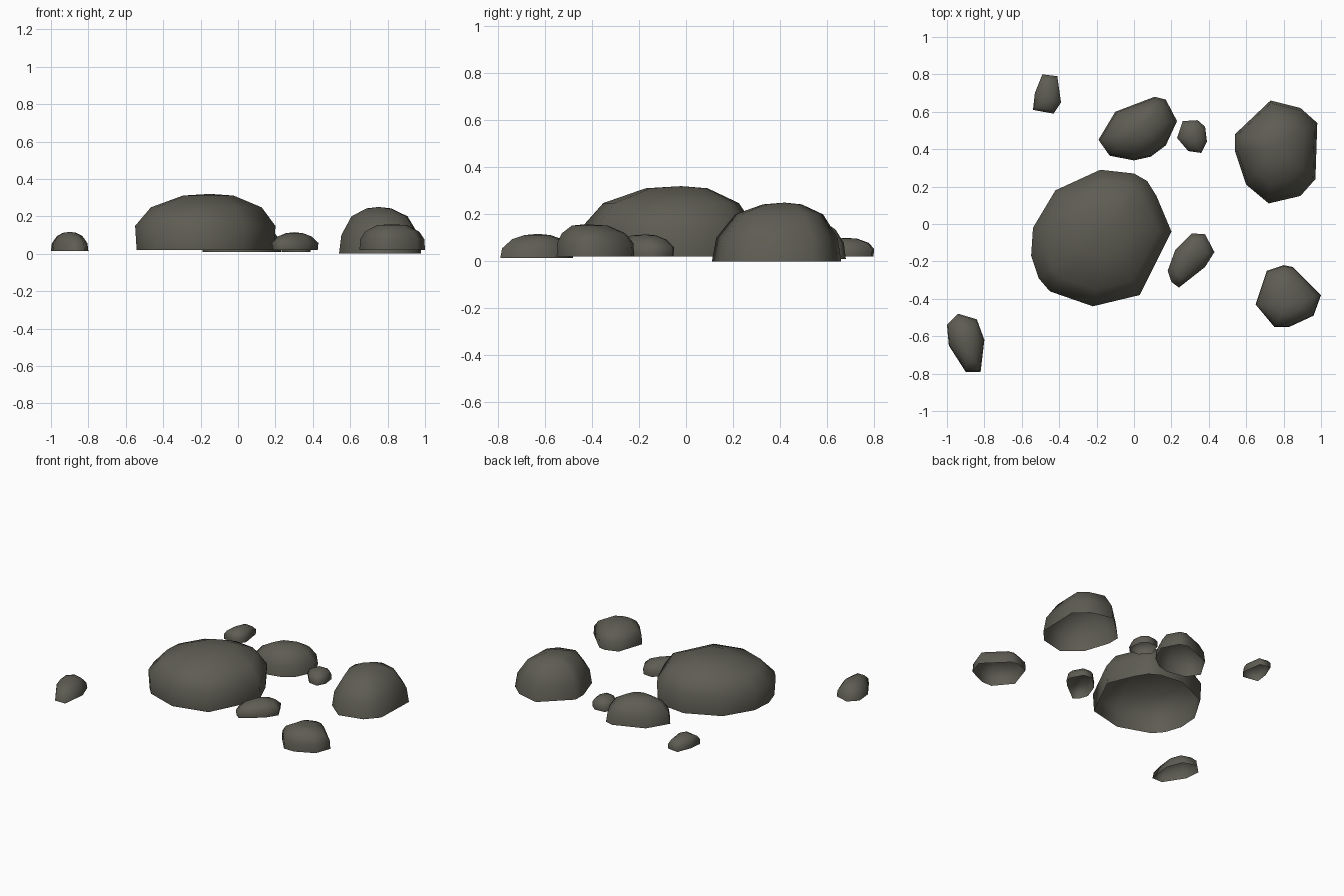
import bpy, bmesh

stone = bpy.data.materials.new("dark olive grey stone")
stone.diffuse_color = (0.112, 0.108, 0.086, 1)


def rock(name, outline, peak, z0, z1, base=0.97,
         rings=((0.42, 1.0), (0.74, 0.8), (0.96, 0.4))):
    """Hollow rock shell: the plan outline shrinks towards the peak, ring by ring."""
    bm = bmesh.new()
    loops = []
    for h, s in ((0.0, base),) + rings:
        loops.append([bm.verts.new((peak[0] + (x - peak[0]) * s,
                                    peak[1] + (y - peak[1]) * s,
                                    z0 + (z1 - z0) * h)) for x, y in outline])
    n = len(outline)
    for a, b in zip(loops, loops[1:]):
        for i in range(n):
            j = (i + 1) % n
            bm.faces.new((a[i], a[j], b[j], b[i]))
    top = bm.verts.new((peak[0], peak[1], z1))
    for i in range(n):
        bm.faces.new((loops[-1][i], loops[-1][(i + 1) % n], top))
    bmesh.ops.recalc_face_normals(bm, faces=bm.faces)
    # keep normals pointing out of the open shell
    if sum(f.normal.z for f in bm.faces) < 0:
        bmesh.ops.reverse_faces(bm, faces=bm.faces)
    for f in bm.faces:
        f.smooth = True
    me = bpy.data.meshes.new(name)
    bm.to_mesh(me)
    bm.free()
    me.materials.append(stone)
    ob = bpy.data.objects.new(name, me)
    bpy.context.collection.objects.link(ob)
    return ob


# large boulder
rock("main_boulder", [(-.18, .29), (.0, .27), (.07, .23), (.12, .15), (.20, -.04), (.03, -.38),
     (-.22, -.44), (-.45, -.36), (-.51, -.29), (-.55, -.17), (-.54, -.02), (-.42, .18)],
     (-.15, -.02), .02, .32, .98, ((.43, 1.0), (.76, .79), (.97, .36)))
# right hand boulders
rock("back_right_boulder", [(.73, .66), (.89, .62), (.98, .54), (.97, .24), (.89, .15),
     (.72, .11), (.60, .21), (.54, .39), (.54, .48)],
     (.75, .42), 0, .25, 1.0, ((.4, .94), (.8, .68), (.97, .3)))
rock("front_right_boulder", [(.80, -.22), (.85, -.23), (1.0, -.38), (.96, -.49), (.83, -.55),
     (.75, -.55), (.65, -.43), (.71, -.25)],
     (.82, -.43), .02, .158, 1.0, ((.42, .98), (.72, .82), (.96, .46)))
# rocks behind and beside the large boulder
rock("back_middle_rock", [(.11, .68), (.17, .665), (.23, .55), (.17, .42), (.09, .36), (0, .34),
     (-.13, .365), (-.19, .45), (-.10, .60)],
     (.03, .51), .01, .18, 1.0, ((.4, .95), (.74, .74), (.96, .4)))
rock("side_rock", [(.31, -.05), (.38, -.055), (.43, -.15), (.38, -.23), (.24, -.34),
     (.20, -.31), (.18, -.25), (.22, -.14)],
     (.30, -.17), .02, .115, .97, ((.4, 1.0), (.76, .72), (.95, .36)))
# small outlying stones
rock("back_small_stone", [(.26, .55), (.34, .555), (.38, .52), (.39, .44), (.36, .38),
     (.29, .39), (.23, .46)],
     (.31, .47), .01, .09, .97)
rock("back_left_stone", [(-.49, .80), (-.41, .79), (-.39, .65), (-.43, .59), (-.54, .61),
     (-.53, .70)],
     (-.46, .68), .02, .10, .98)
rock("front_left_stone", [(-.94, -.48), (-.84, -.51), (-.80, -.62), (-.82, -.79), (-.90, -.79),
     (-.99, -.65), (-1.0, -.54)],
     (-.90, -.63), .015, .117, 1.0, ((.4, .95), (.78, .68), (.95, .36)))
